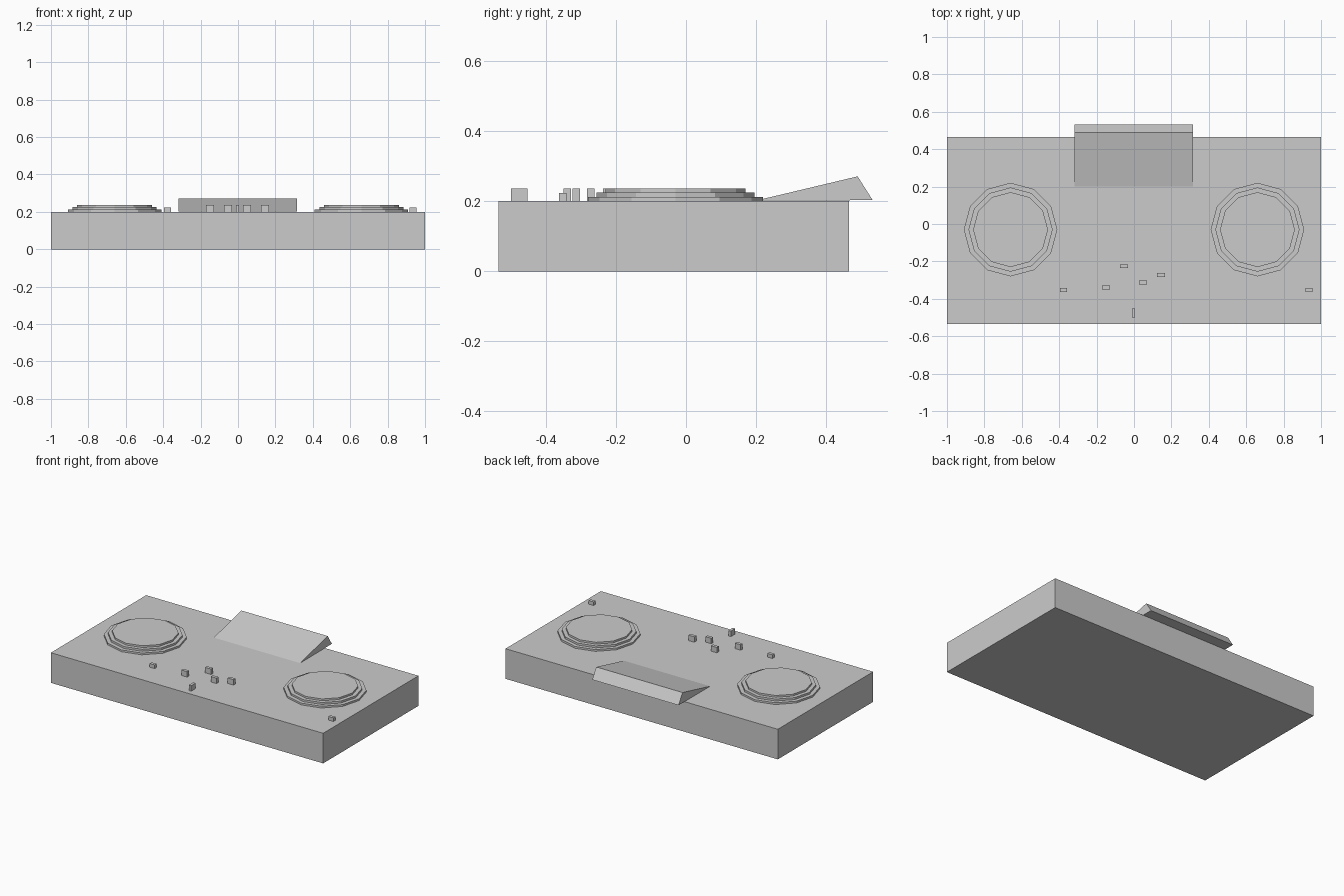
import bpy, bmesh
from mathutils import Matrix

default = bpy.data.objects.get("Cube")
if default:
    bpy.data.objects.remove(default, do_unlink=True)

grey = bpy.data.materials.new("plain_grey")
grey.use_nodes = True
colour = (0.6, 0.6, 0.6, 1)
grey.diffuse_color = colour
grey.node_tree.nodes["Principled BSDF"].inputs["Base Color"].default_value = colour

DECK = 0.2  # height of the deck surface


def finish(name, bm):
    bmesh.ops.recalc_face_normals(bm, faces=bm.faces)
    mesh = bpy.data.meshes.new(name)
    bm.to_mesh(mesh)
    bm.free()
    mesh.materials.append(grey)
    obj = bpy.data.objects.new(name, mesh)
    bpy.context.collection.objects.link(obj)
    return obj


def box(name, centre, size):
    bm = bmesh.new()
    place = Matrix.Translation(centre) @ Matrix.Diagonal((*size, 1))
    bmesh.ops.create_cube(bm, size=1, matrix=place)
    return finish(name, bm)


# Flat console body
box("console_body", (0, -0.035, DECK / 2), (2, 1, DECK))

# Stepped twelve-sided platters, each tier narrower than the one below
tiers = [(0.25, 0.212), (0.225, 0.225), (0.2, 0.237)]
for side, x in (("right", -0.66), ("left", 0.66)):
    bm = bmesh.new()
    rings = []
    bottom = DECK
    for radius, top in tiers:
        for z in (bottom, top):
            made = bmesh.ops.create_circle(
                bm, segments=12, radius=radius,
                matrix=Matrix.Translation((x, -0.03, z)))
            rings.append(made["verts"])
        bottom = top
    for low, high in zip(rings, rings[1:]):
        for i in range(12):
            j = (i + 1) % 12
            bm.faces.new((low[i], low[j], high[j], high[i]))
    bm.faces.new(rings[0])
    bm.faces.new(rings[-1])
    finish(side + "_platter", bm)

# Wedge-shaped display that overhangs the rear edge
profile = [(0.2, 0.202), (0.49, 0.271), (0.533, 0.203)]
bm = bmesh.new()
ends = [[bm.verts.new((x, y, z)) for y, z in profile] for x in (-0.318, 0.316)]
for end in ends:
    bm.faces.new(end)
for i in range(3):
    j = (i + 1) % 3
    bm.faces.new((ends[0][i], ends[0][j], ends[1][j], ends[1][i]))
finish("display_wedge", bm)

# Small mixer buttons, with lower ones beside the platters
buttons = [
    ("right_deck_button", -0.377, -0.352, 0.024),
    ("left_deck_button", 0.936, -0.352, 0.024),
    ("mixer_button_1", -0.15, -0.339, 0.036),
    ("mixer_button_2", -0.054, -0.226, 0.036),
    ("mixer_button_3", 0.048, -0.313, 0.036),
    ("mixer_button_4", 0.144, -0.272, 0.036),
]
for name, x, y, height in buttons:
    width = 0.037 if height < 0.03 else 0.043
    box(name, (x, y, DECK + height / 2), (width, 0.021, height))

# Crossfader cap at the front
box("crossfader", (-0.003, -0.476, DECK + 0.018), (0.018, 0.047, 0.036))
